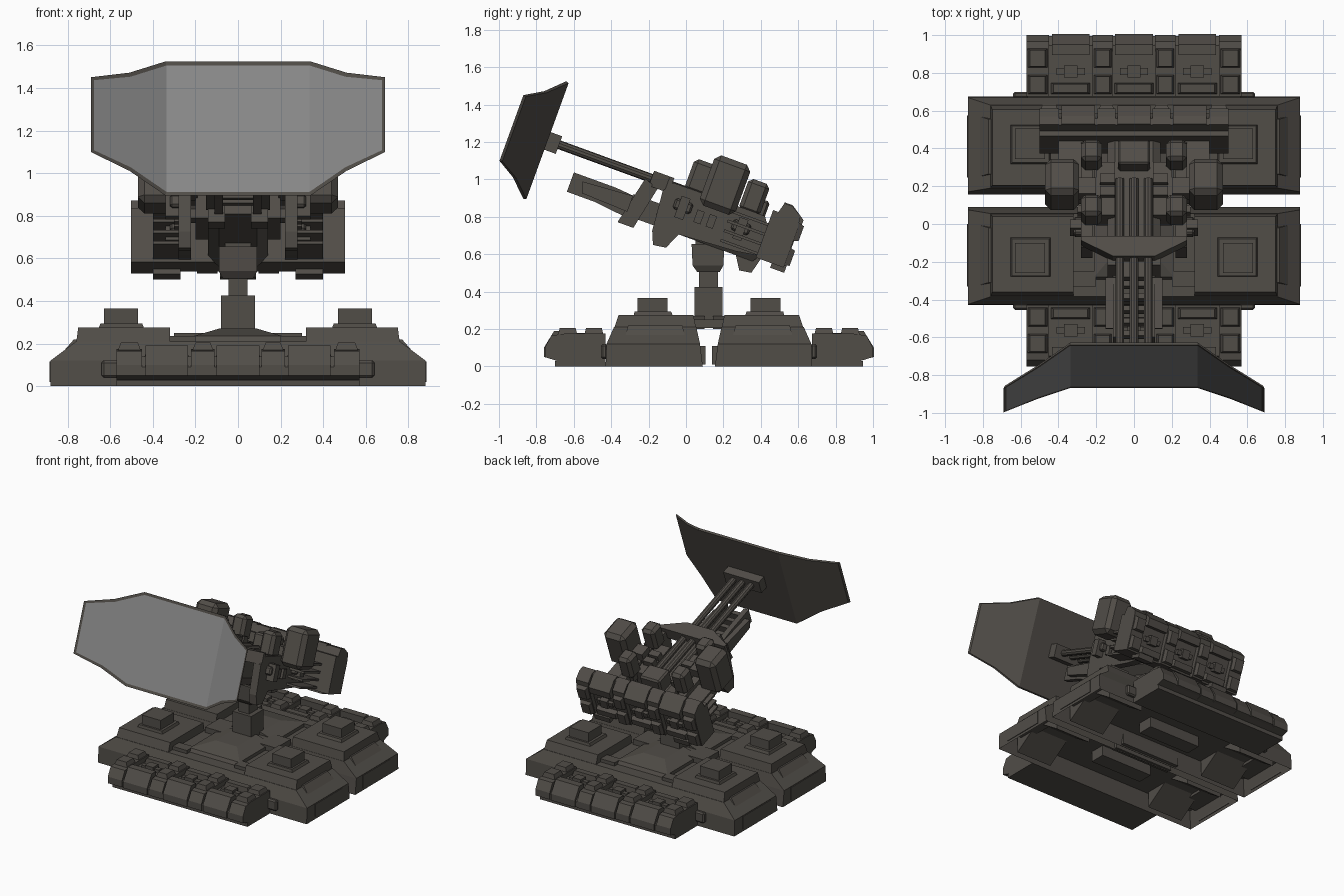
import bpy, bmesh, math
from mathutils import Matrix, Vector

if "Cube" in bpy.data.objects:
    bpy.data.objects.remove(bpy.data.objects["Cube"])

def material(name, r, g, b):
    m = bpy.data.materials.new(name)
    m.diffuse_color = (r, g, b, 1)
    m.use_nodes = True
    m.node_tree.nodes["Principled BSDF"].inputs["Base Color"].default_value = m.diffuse_color
    return m

BODY = material("dark olive metal", 0.082, 0.074, 0.064)
FACE = material("grey panel face", 0.245, 0.245, 0.245)
I = Matrix.Identity(4)

def finish(name, bm, M=I, bevel=0):
    if bevel:
        bmesh.ops.bevel(bm, geom=bm.edges[:], offset=bevel, segments=1, affect='EDGES', profile=0.5)
    bm.transform(M)
    bmesh.ops.recalc_face_normals(bm, faces=bm.faces[:])
    me = bpy.data.meshes.new(name)
    bm.to_mesh(me)
    bm.free()
    me.materials.append(BODY)
    ob = bpy.data.objects.new(name, me)
    bpy.context.collection.objects.link(ob)
    return ob

def loft(name, rects, M=I, bevel=0):
    """Stack of rectangles (x0, x1, y0, y1, z) joined upward."""
    bm = bmesh.new()
    rings = [[bm.verts.new((x, y, z)) for x, y in ((a, c), (b, c), (b, d), (a, d))]
             for a, b, c, d, z in rects]
    for p, q in zip(rings, rings[1:]):
        for i in range(4):
            bm.faces.new((p[i], p[(i + 1) % 4], q[(i + 1) % 4], q[i]))
    bm.faces.new(rings[0])
    bm.faces.new(rings[-1])
    return finish(name, bm, M, bevel)

def box(name, x, y, z, M=I, bevel=0):
    return loft(name, [(*x, *y, z[0]), (*x, *y, z[1])], M, bevel)

def pair(name, x, y, z, M=I, bevel=0):
    for s in (-1, 1):
        box(name, sorted((s * x[0], s * x[1])), y, z, M, bevel)

def prism(name, pts, x0, x1, M=I):
    """Side profile of (y, z) points extruded along x."""
    bm = bmesh.new()
    a = [bm.verts.new((x0, y, z)) for y, z in pts]
    b = [bm.verts.new((x1, y, z)) for y, z in pts]
    n = len(pts)
    for i in range(n):
        bm.faces.new((a[i], a[(i + 1) % n], b[(i + 1) % n], b[i]))
    bm.faces.new(a)
    bm.faces.new(b)
    return finish(name, bm, M)

def prism_pair(name, pts, x0, x1, M=I):
    prism(name, pts, x0, x1, M)
    prism(name, pts, -x1, -x0, M)

# Ribbed module: +y points outward, z points up, 1.14 wide
def module(name, M):
    prism(name + "_slab", [(0, .02), (.26, .03), (.32, .05), (.32, .09), (.27, .14), (0, .14)], -.57, .57, M)
    box(name + "_skirt", (-.57, .57), (0, .27), (0, .03), M)
    rib = [(0, .03), (.26, .03), (.325, .05), (.325, .1), (.29, .165), (.22, .175), (0, .175)]
    for x0, x1 in ((-.57, -.45), (-.22, -.11), (.11, .22), (.45, .57)):
        prism(name + "_rib", rib, x0, x1, M)
        for y in (.06, .2):
            loft(name + "_stud", [(x0 + .005, x1 - .005, y - .05, y + .055, .165),
                                  (x0 + .02, x1 - .02, y - .04, y + .045, .205)], M)
    lip = [(.22, .03), (.33, .05), (.33, .1), (.275, .19), (.22, .19)]
    for x in (-.335, 0, .335):
        prism(name + "_lip", lip, x - .1, x + .1, M)
        box(name + "_cross_bar", (x - .075, x + .075), (.115, .15), (.13, .165), M)
        box(name + "_cross_hub", (x - .035, x + .035), (.1, .165), (.13, .18), M)
        loft(name + "_ledge", [(x - .11, x + .11, .01, .075, .12), (x - .09, x + .09, .02, .065, .18)], M)

# Hull half, built on the front side; M mirrors it to the back
def hull(name, M):
    ob = loft(name + "_lower", [(-.88, .88, -.43, .09, 0), (-.88, .88, -.425, .075, .12),
                                (-.76, .76, -.385, .055, .21)], M)
    bm = bmesh.new()
    bm.from_mesh(ob.data)
    under = [min(bm.faces, key=lambda f: f.calc_center_median().z)]
    bmesh.ops.inset_region(bm, faces=under, thickness=.05)
    bmesh.ops.translate(bm, verts=under[0].verts[:], vec=(0, 0, .12))
    bm.to_mesh(ob.data)
    bm.free()
    pair(name + "_hinge", (.56, .64), (-.455, -.42), (.04, .12), M, bevel=.01)
    for s in (-1, 1):
        def mx(a, b):
            return tuple(sorted((s * a, s * b)))
        loft(name + "_deck", [(*mx(.32, .76), -.385, .055, .2), (*mx(.32, .75), -.36, .04, .275)], M)
        loft(name + "_hatch_base", [(*mx(.44, .655), -.28, -.07, .27), (*mx(.45, .645), -.275, -.08, .295)], M)
        box(name + "_hatch", mx(.47, .63), (-.26, -.1), (.28, .365), M)
        box(name + "_end_panel", mx(.87, .885), (-.33, 0), (.02, .115), M)
        loft(name + "_end_fairing", [(*mx(.7, .875), -.34, .01, .1), (*mx(.7, .77), -.31, -.02, .22)], M)
        box(name + "_deck_step", mx(.2, .33), (-.33, -.25), (.2, .235), M)
        prism(name + "_underside_wedge", [(-.38, .12), (-.38, .0), (-.2, .12)], *mx(.45, .75), M)
        prism(name + "_underside_wedge", [(.05, .12), (.05, .0), (-.13, .12)], *mx(.45, .75), M)
    loft(name + "_centre_deck", [(-.21, .21, -.3, .1, .2), (-.21, .21, -.28, .1, .235), (-.09, .09, -.14, .1, .27)], M)
    box(name + "_underside_box", (-.22, .22), (-.2, -.08), (.04, .13), M)
    box(name + "_link", (-.25, .25), (.06, .105), (.01, .11), M)

flip = Matrix.Translation((0, .245, 0)) @ Matrix.Scale(-1, 4, (0, 1, 0))
for side, M in (("front", I), ("rear", flip)):
    hull(side + "_hull", M)
    out = Matrix.Translation((0, -.43, 0)) @ Matrix.Scale(-1, 4, (0, 1, 0))
    module(side + "_module", M @ out)
box("hull_bridge", (-.3, .3), (.03, .21), (.205, .25))

# Mast
box("mast", (-.08, .08), (.045, .195), (.22, .425))
box("mast_neck", (-.045, .045), (.07, .17), (.4, .53))
loft("mast_head", [(-.07, .07, .06, .18, .505), (-.09, .09, .035, .2, .54), (-.09, .09, .03, .205, .655)])
box("mast_cap", (-.06, .06), (.05, .19), (.65, .76))

# Everything above the mast is tilted nose-up by 20 degrees
T = Matrix.Translation((0, .12, .85)) @ Matrix.Rotation(math.radians(-20), 4, 'X')

# Bent front panel with light face and dark rim
bm = bmesh.new()
half = [(.34, 0, .335), (.51, .0925, .245), (.69, .19, .187)]
cols = [(-x, u, v) for x, u, v in reversed(half)] + half
fr = [[bm.verts.new((x, -.945 - u, .039 + s * v)) for s in (-1, 1)] for x, u, v in cols]
bk = [[bm.verts.new((x * .99, -.93 - u, .039 + s * v * .985)) for s in (-1, 1)] for x, u, v in cols]
front = []
for i in range(5):
    front.append(bm.faces.new((fr[i][0], fr[i + 1][0], fr[i + 1][1], fr[i][1])))
    bm.faces.new((bk[i][0], bk[i][1], bk[i + 1][1], bk[i + 1][0]))
    for k in (0, 1):
        bm.faces.new((fr[i][k], bk[i][k], bk[i + 1][k], fr[i + 1][k]))
for i in (0, 5):
    bm.faces.new((fr[i][0], fr[i][1], bk[i][1], bk[i][0]))
bm.normal_update()
bmesh.ops.inset_region(bm, faces=front, thickness=.02)
for f in front:
    f.material_index = 1
finish("front_panel", bm, T).data.materials.append(FACE)

# Panel mount, rods and their tapered bracket
box("panel_mount", (-.15, .15), (-.935, -.865), (-.01, .09), T)
for x in (-.075, 0, .075):
    bm = bmesh.new()
    bmesh.ops.create_cone(bm, cap_ends=True, segments=10, radius1=.024, radius2=.024, depth=1.0)
    bm.transform(Matrix.Translation((x, -.39, .042)) @ Matrix.Rotation(math.pi / 2, 4, 'X'))
    finish("rod", bm, T)
up = Matrix.Rotation(math.pi / 2, 4, 'X')
loft("rod_bracket", [(-.28, .28, .0, .085, .225), (-.28, .28, 0, .085, .25), (-.11, .11, 0, .085, .34)], T @ up)

# Forward fork below the rods
prism_pair("fork_blade", [(-.74, -.07), (-.74, -.18), (-.58, -.18), (-.4, -.2), (-.38, -.08), (-.5, -.07)], .07, .11, T)
prism_pair("fork_side", [(-.68, -.1), (-.66, -.16), (-.4, -.17), (-.4, -.08)], .11, .15, T)
for i in range(5):
    box("fork_rung", (-.08, .08), (-.72 + i * .07, -.69 + i * .07), (-.15, -.1), T)
prism_pair("fork_brace", [(-.43, -.24), (-.34, -.24), (-.29, .0), (-.37, .03)], .06, .14, T)
box("fork_root", (-.11, .11), (-.4, -.2), (-.19, -.07), T)

# Central body and side frames
loft("core_body", [(-.09, .09, -.2, .32, -.19), (-.14, .14, -.25, .36, -.13), (-.14, .14, -.25, .36, 0), (-.1, .1, -.22, .36, .03)], T)
box("core_block", (-.085, .085), (.16, .3), (0, .14), T, bevel=.012)
prism("core_rear_leg", [(.2, -.15), (.27, -.26), (.335, -.25), (.36, -.15)], -.085, .085, T)
pair("core_shoulder", (.1, .2), (-.1, .2), (-.1, .06), T)
frame = [(-.26, .0), (-.22, .06), (.3, .06), (.34, .0), (.34, -.15), (.22, -.17),
         (-.1, -.19), (-.14, -.28), (-.21, -.29), (-.24, -.22)]
prism_pair("side_frame", frame, .22, .28, T)
for y in (-.13, .2):
    pair("frame_clamp", (.27, .32), (y - .05, y + .05), (-.07, -.01), T, bevel=.01)
    pair("frame_pin", (.27, .34), (y - .025, y + .025), (-.11, .01), T)
for y in (-.05, .02):
    pair("frame_plate", (.27, .3), (y, y + .04), (-.1, -.03), T)
for i in range(4):
    pair("louvre", (.27, .4), (.12, .34), (-.15 + i * .055, -.135 + i * .055), T)

# Upper pods
pair("large_pod", (.29, .47), (-.06, .145), (.0, .285), T, bevel=.03)
pair("large_pod_arm", (.2, .32), (.0, .09), (.03, .12), T)
for y in (-.097, .212):
    pair("small_pod", (.17, .28), (y - .06, y + .06), (.045, .225), T, bevel=.022)
    pair("small_pod_foot", (.19, .26), (y - .035, y + .035), (0, .08), T)
for y in (.0, .07):
    pair("inner_pipe_block", (.1, .18), (y, y + .05), (.04, .1), T)

# Rear rack: the same module stood on end, facing backward
stand = Matrix(((.88, 0, 0, 0), (0, 0, .9, .33), (0, 1, 0, -.165), (0, 0, 0, 1)))
module("rear_rack", T @ stand)
pair("rack_foot", (.27, .4), (.42, .5), (-.19, -.15), T)
